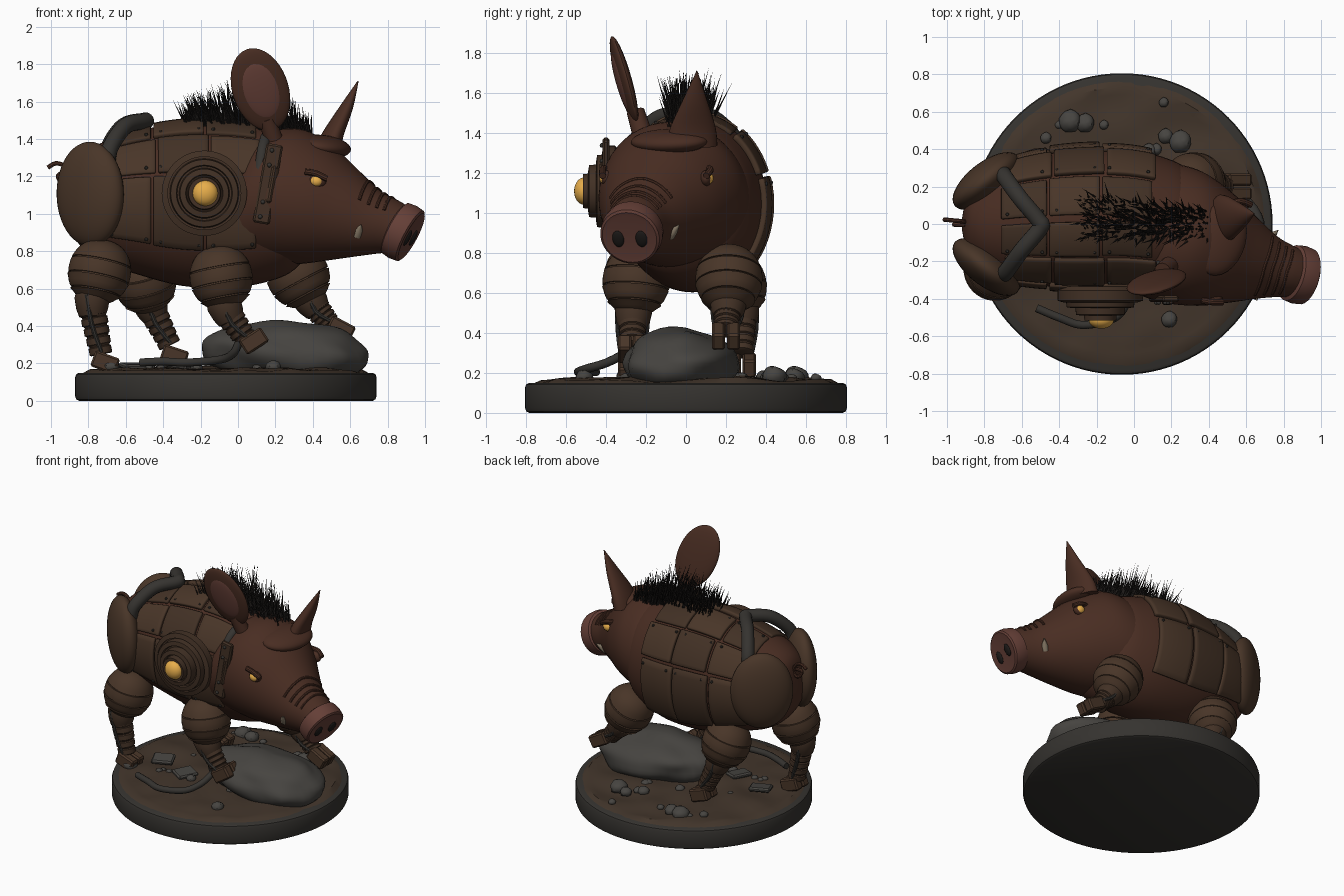
import bpy, bmesh, random
from math import sin, cos, pi, radians
from mathutils import Vector as V, Matrix, noise

if "Cube" in bpy.data.objects:
    bpy.data.objects.remove(bpy.data.objects["Cube"])
random.seed(4)

def mat(name, c):
    m = bpy.data.materials.new(name)
    m.diffuse_color = (*c, 1)
    m.use_nodes = True
    m.node_tree.nodes["Principled BSDF"].inputs["Base Color"].default_value = m.diffuse_color
    return m
HIDE = mat("hide", (.066, .026, .016)); PLATE = mat("plate", (.066, .036, .021))
PLATE2 = mat("plate_dark", (.054, .030, .018)); PINK = mat("snout_pink", (.13, .05, .038))
IRON = mat("iron", (.036, .033, .029)); GLOW = mat("amber", (.8, .42, .07))
DIRT = mat("dirt", (.055, .036, .024)); STONE = mat("stone", (.062, .058, .052))
BLACK = mat("bristle", (.012, .01, .009)); BONE = mat("tusk", (.25, .2, .14))

def mesh(name, verts, faces, m):
    me = bpy.data.meshes.new(name)
    me.from_pydata([tuple(v) for v in verts], [], faces)
    bm = bmesh.new(); bm.from_mesh(me)
    bmesh.ops.recalc_face_normals(bm, faces=bm.faces)
    bm.to_mesh(me); bm.free()
    me.materials.append(m)
    o = bpy.data.objects.new(name, me)
    bpy.context.collection.objects.link(o)
    return o

def rings(name, rs, m, closed=True):
    n = len(rs[0]); vs = [p for r in rs for p in r]; fs = []
    for i in range(len(rs) - 1):
        for j in range(n if closed else n - 1):
            k = (j + 1) % n
            fs.append((i*n+j, i*n+k, (i+1)*n+k, (i+1)*n+j))
    if closed:
        fs += [tuple(range(n)), tuple(range(len(vs) - n, len(vs)))]
    return mesh(name, vs, fs, m)

def samp(st, t):
    i = max(0, min(int(t), len(st) - 2)); f = t - i
    q = [st[max(0, min(len(st) - 1, i + k))] for k in (-1, 0, 1, 2)]
    return [.5*(2*b + (c-a)*f + (2*a-5*b+4*c-d)*f*f + (3*b-a-3*c+d)*f**3) for a, b, c, d in zip(*q)]

def surf(st, fr, t, deg, off=0):
    x, y, z, w, h = samp(st, t); a = radians(deg)
    return V((x, y, z)) + fr[0]*(w+off)*cos(a) + fr[1]*(h+off)*sin(a)

def loft(name, st, fr, m, sub=6, n=48):
    T = (len(st) - 1)*sub
    return rings(name, [[surf(st, fr, i/sub, 360*j/n) for j in range(n)] for i in range(T + 1)], m)

def tube(name, pts, r, m, n=12, sub=6):
    T = (len(pts) - 1)*sub; ps = [V(samp(pts, i/sub)) for i in range(T + 1)]
    u = V((.31, .2, .93)); rs = []
    for i, p in enumerate(ps):
        d = (ps[min(T, i+1)] - ps[max(0, i-1)]).normalized()
        u = (u - d*u.dot(d)).normalized(); v = d.cross(u)
        rs.append([p + (u*cos(2*pi*j/n) + v*sin(2*pi*j/n))*r for j in range(n)])
    return rings(name, rs, m)

def lathe(name, prof, o, axis, m, n=36):
    q = V(axis).to_track_quat('Z', 'Y')
    return rings(name, [[V(o) + q @ V((r*cos(2*pi*j/n), r*sin(2*pi*j/n), h)) for j in range(n)] for r, h in prof], m)

def frame(x, y, z, c):
    M = Matrix((V(x).normalized(), V(y).normalized(), V(z).normalized())).transposed().to_4x4()
    M.translation = V(c)
    return M

def ball(name, M, s, m, seg=28, bump=0):
    bm = bmesh.new()
    bmesh.ops.create_uvsphere(bm, u_segments=seg, v_segments=seg*2//3, radius=1)
    for v in bm.verts:
        k = 1 + bump*noise.noise(v.co*1.7)
        v.co = M @ V((v.co.x*s[0]*k, v.co.y*s[1]*k, v.co.z*s[2]*k))
    bmesh.ops.recalc_face_normals(bm, faces=bm.faces)
    me = bpy.data.meshes.new(name); bm.to_mesh(me); bm.free(); me.materials.append(m)
    bpy.context.collection.objects.link(bpy.data.objects.new(name, me))
at = lambda *c: Matrix.Translation(c)

def box(name, M, s, m, bev=.01):
    bm = bmesh.new()
    bmesh.ops.create_cube(bm, size=1, matrix=M @ Matrix.Diagonal((*s, 1)))
    bmesh.ops.bevel(bm, geom=bm.edges[:], offset=bev, segments=1, affect='EDGES')
    me = bpy.data.meshes.new(name); bm.to_mesh(me); bm.free(); me.materials.append(m)
    bpy.context.collection.objects.link(bpy.data.objects.new(name, me))

# base, dirt, boulder, pebbles
lathe("base", [(.785, 0), (.8, .008), (.806, .025), (.806, .125), (.8, .142), (.785, .15)], (-.065, 0, 0), (0, 0, 1), IRON, 96)
rs = []
for i in range(20):
    r = .77*(1 - i/19.5)
    rs.append([V((-.065 + r*cos(a), r*sin(a), .145 if i == 0 else .164 + .016*(1 - r/.77) + .025*noise.noise(V((r*cos(a)*5, r*sin(a)*5, 1)))))
               for a in [2*pi*j/64 for j in range(64)]])
rings("dirt", rs, DIRT)
ball("boulder", at(.27, -.03, .25) @ Matrix.Rotation(.06, 4, 'Y'), (.45, .28, .175), STONE, 40, .12)
peb = [(-.34, .55, .06), (-.26, .54, .05), (-.16, .53, .025), (.25, .44, .06), (.17, .47, .04), (.08, .39, .04),
       (.16, .65, .026), (-.47, .46, .03), (-.4, .53, .022), (.19, -.51, .043), (-.68, -.3, .05), (.12, .4, .03)]
peb += [(random.uniform(-.6, .2), random.uniform(-.3, .4), random.uniform(.015, .035)) for _ in range(14)]
for x, y, r in peb:
    ball("pebble", at(x, y, .168 + r*.3), (r, r, r*.8), STONE, 14, .15)
for x, y, a in ((-.55, -.1, .4), (-.3, -.2, 1.1)):
    box("slab", at(x, y, .185) @ Matrix.Rotation(a, 4, 'Z') @ Matrix.Rotation(.12, 4, 'X'), (.15, .12, .03), STONE)
tube("ground_cable", [(-.52, -.45, .205), (-.4, -.5, .21), (-.27, -.54, .205), (-.1, -.5, .22), (-.03, -.4, .25), (0, -.3, .3)], .022, IRON)

# body hull and armour panels
BF = (V((0, 1, 0)), V((0, 0, 1)))
BODY = [(-.92, 0, 1.08, .03, .04), (-.88, 0, 1.08, .18, .2), (-.75, .005, 1.06, .29, .31), (-.55, .02, 1.06, .345, .38),
        (-.3, .03, 1.05, .37, .435), (-.05, .03, 1.045, .37, .44), (.15, .005, 1.045, .355, .41), (.3, -.03, 1.05, .31, .35), (.42, -.06, 1.05, .15, .2)]
loft("body", BODY, BF, HIDE)
def panel(t0, t1, a0, a1, off, m):
    N = 10
    g = [[surf(BODY, BF, t0 + (t1-t0)*i/N, a0 + (a1-a0)*j/N, off) for j in range(N+1)] for i in range(N+1)]
    o = rings("armour_panel", g, m, False)
    s = o.modifiers.new("thick", 'SOLIDIFY'); s.thickness = .03; s.offset = 0
    b = o.modifiers.new("edge", 'BEVEL'); b.width = .005; b.segments = 1; b.limit_method = 'ANGLE'
cols = [(2.25, 3.35), (3.41, 4.45), (4.51, 5.7)]
for ci, (t0, t1) in enumerate(cols):
    for a0, a1, off in ((-38, 17, .014), (20, 52, .012), (55, 87, .002), (93, 122, .0), (125, 157, .0), (160, 212, .002)):
        sh = .1*(a0 in (20, 125))
        panel(t0 + sh, t1 + sh, a0, a1, off + (.008 if ci == 1 else 0), PLATE2 if (ci + a0//10) % 2 else PLATE)
        for t in (t0 + .15, t1 - .1):
            ball("rivet", at(*surf(BODY, BF, t, a1 - 4, off + .017)), (.01,)*3, IRON, 8)

# side lamp turret
lathe("turret", [(.2, 0), (.228, .02), (.228, .075), (.195, .085), (.195, .065), (.185, .065), (.18, .11), (.15, .115), (.145, .095),
      (.135, .095), (.13, .15), (.1, .155), (.095, .135), (.09, .135), (.085, .18), (.06, .18)], (-.18, -.335, 1.11), (0, -1, 0), PLATE2, 48)
ball("lamp", at(-.175, -.51, 1.11), (.068, .05, .068), GLOW)
# shoulder bracket
B = at(.16, -.4, 1.16) @ Matrix.Rotation(radians(10), 4, 'Y')
box("shoulder_bracket", B, (.09, .035, .43), PLATE2)
box("bracket_rib", B @ at(.02, -.02, 0), (.03, .025, .2), PLATE)
for z in (-.18, -.1, .1, .18):
    ball("bracket_bolt", B @ at(-.01, -.02, z), (.012,)*3, IRON, 10)
tube("ear_cable", [(.15, -.21, 1.41), (.13, -.3, 1.33), (.11, -.365, 1.17)], .03, IRON)

# rump shields, back pipe, tail
for s in (-1, 1):
    F = frame((.74, s*.58, 0), (-.58, s*.74, .1), (0, 0, 1), (-.79, s*.23, 1.105))
    ball("rump_shield", F, (.215, .1, .28), PLATE, 36)
    for k in range(7):
        a = 2*pi*k/7
        ball("shield_rivet", F @ at(.15*cos(a), .055, .19*sin(a)), (.014,)*3, IRON, 8)
tube("back_pipe", [(-.7, .27, 1.27), (-.69, .25, 1.36), (-.61, .14, 1.47), (-.51, .02, 1.495), (-.5, -.02, 1.495), (-.6, -.14, 1.47), (-.68, -.25, 1.36), (-.7, -.27, 1.27)], .044, IRON, 16)
tube("tail", [(-.84, 0, 1.2)] + [(-.87 - .01*k + .045*cos(k*.8), -.02 + .004*k, 1.215 + .055*sin(k*.8)) for k in range(4, 12)], .012, HIDE, 8, 4)

# head
d = V((.92, -.28, -.27)).normalized(); s = V((.287, .958, 0)).normalized(); u = d.cross(s)
HF = (s, u)
HEAD = [(.04, .01, 1.06, .31, .36), (.12, -.025, 1.08, .36, .385), (.26, -.07, 1.085, .365, .375), (.42, -.13, 1.045, .32, .325),
        (.57, -.185, .995, .245, .25), (.71, -.23, .95, .175, .18), (.82, -.255, .93, .14, .145), (.88, -.27, .91, .13, .13)]
loft("head", HEAD, HF, HIDE)
for t in (4.5, 4.85, 5.2, 5.55):
    tube("snout_wrinkle", [surf(HEAD, HF, t + .25*abs(a-90)/90, a, -.001) for a in range(35, 146, 10)], .009, HIDE, 8, 3)
nd = V((.86, -.22, -.46)).normalized(); ns = V((.25, .97, 0)).normalized(); nu = nd.cross(ns)
lathe("snout_disc", [(.125, 0), (.152, .015), (.158, .06), (.152, .105), (.14, .113), (.12, .11)], (.83, -.258, .93), nd, PINK)
for k in (-.06, .06):
    ball("nostril", frame(ns, nd, nu, V((.83, -.258, .92)) + nd*.107 + ns*k), (.03, .012, .045), BLACK, 16)
# eyes, brows, tusks
for sg, e in ((-1, V((.42, -.408, 1.175))), (1, V((.572, .112, 1.175)))):
    ball("eye_socket", at(*(e - s*sg*.012)), (.05, .03, .04), HIDE, 16)
    ball("eye", at(*e), (.034, .026, .03), GLOW, 16)
    tube("eye_brow", [e + V((-.06, 0, .05)), e + s*sg*.01 + V((0, 0, .04)), e + V((.055, -.01, .012))], .017, HIDE, 10)
    b = surf(HEAD, HF, 4.9, 205 if sg < 0 else -25, -.02)
    t = b + s*sg*.05 + V((.035, 0, .055))
    lathe("tusk", [(.026, 0), (.02, .04), (.002, (t-b).length)], b, t - b, BONE, 12)
# forehead cap
ball("forehead_cap", frame((.92, -.25, -.15), (.27, .96, 0), (.15, 0, 1), (.46, -.08, 1.36)), (.14, .2, .06), HIDE)
# round ear with pink inside, and pointed ear
L = V((-.15, -.13, .44)).normalized(); F = V((.12, -.95, -.25)); F = (F - L*F.dot(L)).normalized(); W = F.cross(L)
for nm, o, sc, m in (("round_ear", 0, (.15, .035, .235), HIDE), ("ear_inner", .016, (.105, .024, .17), PINK)):
    ball(nm, frame(W, F, L, V((.12, -.31, 1.665)) + F*o), sc, m, 32)
lathe("ear_stem", [(.05, 0), (.045, .12)], (.19, -.22, 1.4), L, HIDE, 16)
loft("pointed_ear", [(.48, .03, 1.34, .13, .07), (.51, .035, 1.43, .115, .055), (.58, .045, 1.57, .06, .035), (.642, .055, 1.71, .003, .003)],
     (V((-.15, .98, 0)), V((.95, .15, -.2))), HIDE, 4, 24)

# bristle mane
vs, fs = [], []
for _ in range(520):
    f = random.random(); x = -.27 + .67*f; y = random.uniform(-.1, .11)*(1 - .35*f) + .025 - .03*f
    z = (1.46 if x < .1 else 1.46 - .22*(x - .1)) - abs(y)*.15
    p = V((x, y, z)); ln = random.uniform(.1, .25)*(.75 + .4*sin(pi*f))
    tip = p + V((random.uniform(-.6, .05), y*2.5 + random.uniform(-.3, .3), 1)).normalized()*ln
    n = len(vs); r = .009
    vs += [p + V((r*cos(a), r*sin(a), -.02)) for a in (0, pi/2, pi, 3*pi/2)] + [tip]
    fs += [(n+j, n+(j+1) % 4, n+4) for j in range(4)]
mesh("mane", vs, fs, BLACK)

# legs: banded thigh, knee cup, ringed shin, split hoof
LEGS = [("front_leg_near", (-.09, -.25, .66), (-.055, -.265, .47), (.05, -.27, .32), (.085, -.27, .32), 33),
        ("front_leg_far", (.32, .215, .67), (.4, .21, .52), (.49, .2, .41), (.55, .2, .385), -28),
        ("rear_leg_near", (-.74, -.24, .69), (-.78, -.27, .5), (-.73, -.27, .24), (-.71, -.27, .205), -20),
        ("rear_leg_far", (-.5, .235, .64), (-.46, .28, .49), (-.36, .28, .29), (-.34, .28, .24), -18)]
for nm, hip, knee, ank, foot, pitch in LEGS:
    hip, knee, ank = V(hip), V(knee), V(ank); ax = (knee - hip).normalized()
    pr = []
    for i in range(25):
        a = pi*(i + .4)/25.4; r = .168*sin(a)**.85; h = -.172*cos(a)
        if i in (10, 14, 18):
            pr += [(r, h - .004), (r - .008, h - .003), (r - .008, h + .004), (r + .002, h + .005)]
        else:
            pr.append((r, h))
    lathe(nm + "_thigh", pr, hip, ax, PLATE)
    lathe(nm + "_knee_cup", [(.09, -.07), (.095, -.05), (.085, .01), (.07, .05), (.05, .06)], knee, ax + (ank - knee).normalized(), PLATE2, 24)
    ln = (ank - knee).length; pr = []
    for i in range(5):
        r = .075 - .0035*i
        pr += [(r*.88, ln*i/5), (r, ln*(i+.1)/5), (r, ln*(i+.75)/5), (r*.88, ln*(i+.85)/5)]
    lathe(nm + "_shin", pr, knee, ank - knee, PLATE2, 20)
    for sgn in (-1, 1):
        box(nm + "_toe", at(foot[0], foot[1] + sgn*.037, foot[2]) @ Matrix.Rotation(-radians(pitch), 4, 'Y'), (.14, .066, .09), PLATE)
        tube(nm + "_piston", [knee + V((-.03, sgn*.075, .07)), knee.lerp(ank, .35) + V((-.02, sgn*.07, 0)), ank + V((0, sgn*.05, .02))], .013, IRON, 8, 3)

# smooth shading with sharp edges kept
for o in bpy.data.objects:
    o.select_set(o.name != "mane")
bpy.context.view_layer.objects.active = bpy.data.objects["body"]
bpy.ops.object.shade_smooth_by_angle(angle=radians(35))
